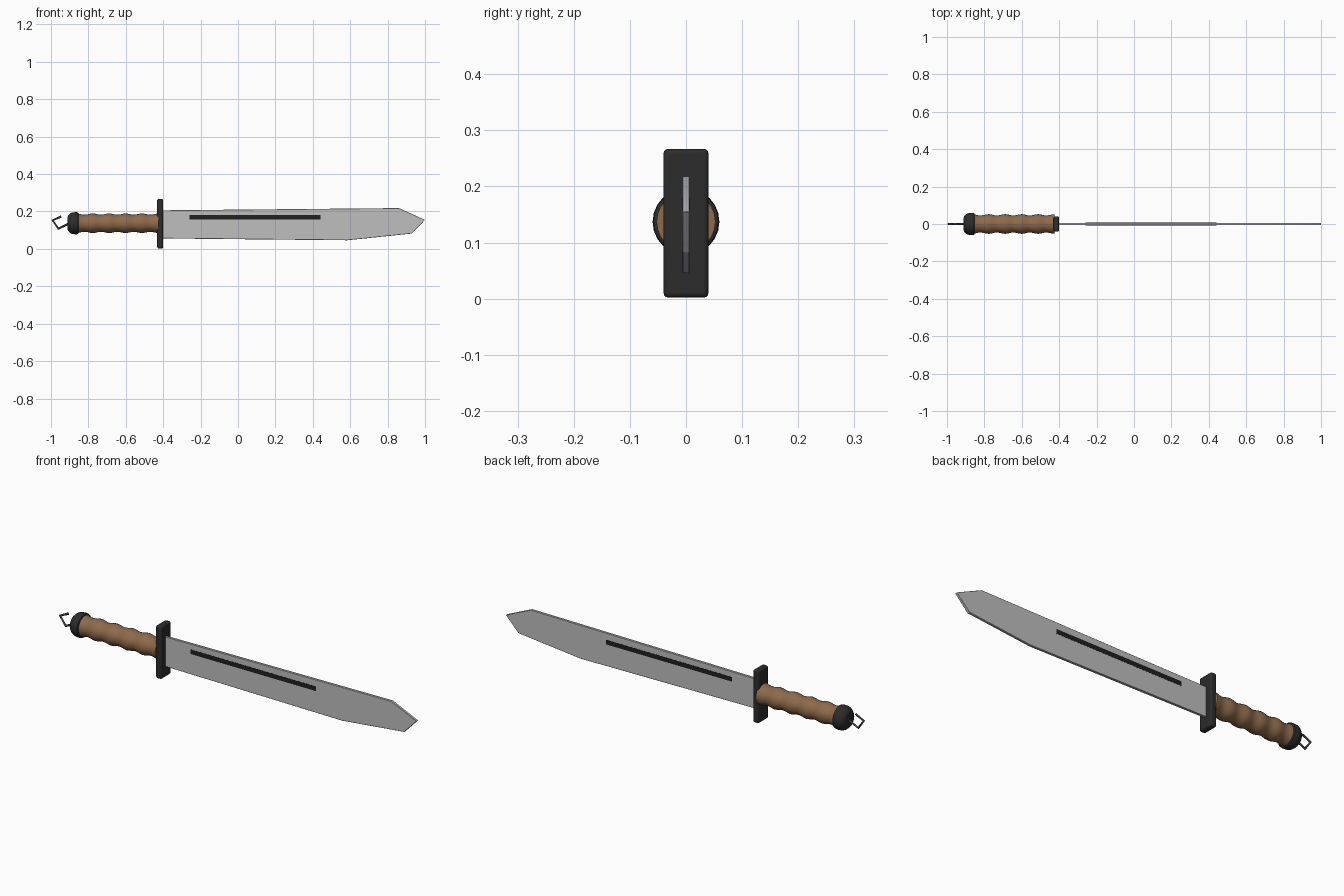
import bpy, bmesh, math
from mathutils import Vector

cube = bpy.data.objects.get("Cube")
if cube:
    bpy.data.objects.remove(cube, do_unlink=True)

AXIS_Z = 0.137  # height of the grip centre line


def material(name, rgb):
    m = bpy.data.materials.new(name)
    m.use_nodes = True
    m.diffuse_color = (*rgb, 1)
    m.node_tree.nodes["Principled BSDF"].inputs["Base Color"].default_value = (*rgb, 1)
    return m


steel = material("blade steel", (0.52, 0.52, 0.53))
black = material("black fittings", (0.025, 0.025, 0.025))
groove = material("groove black", (0.014, 0.014, 0.015))
wood = material("brown grip", (0.27, 0.145, 0.072))
wire = material("dark wire", (0.06, 0.06, 0.06))


def finish(bm, name, mat, bevel=0, segments=1):
    bmesh.ops.recalc_face_normals(bm, faces=bm.faces)
    mesh = bpy.data.meshes.new(name)
    bm.to_mesh(mesh)
    bm.free()
    ob = bpy.data.objects.new(name, mesh)
    bpy.context.collection.objects.link(ob)
    mesh.materials.append(mat)
    if bevel:
        mod = ob.modifiers.new("Bevel", "BEVEL")
        mod.width, mod.segments = bevel, segments
    bpy.ops.object.select_all(action="DESELECT")
    ob.select_set(True)
    bpy.context.view_layer.objects.active = ob
    bpy.ops.object.shade_smooth_by_angle(angle=math.radians(40))
    return ob


def plate(name, outline, half, mat, bevel=0, segments=1):
    """Extrude an x-z outline symmetrically along y."""
    bm = bmesh.new()
    face = bm.faces.new([bm.verts.new((x, -half, z)) for x, z in outline])
    new = bmesh.ops.extrude_face_region(bm, geom=[face])["geom"]
    bmesh.ops.translate(bm, vec=(0, 2 * half, 0),
                        verts=[v for v in new if isinstance(v, bmesh.types.BMVert)])
    return finish(bm, name, mat, bevel, segments)


def box_outline(x0, x1, z0, z1):
    return [(x0, z0), (x1, z0), (x1, z1), (x0, z1)]


def lathe(name, profile, sides, mat):
    """Turn an (x, radius) profile about the grip centre line."""
    bm = bmesh.new()
    rings = []
    for x, r in profile:
        angles = [math.tau * i / sides for i in range(sides)]
        rings.append([bm.verts.new((x, r * math.cos(a), AXIS_Z + r * math.sin(a)))
                      for a in angles])
    for a, b in zip(rings, rings[1:]):
        for i in range(sides):
            j = (i + 1) % sides
            bm.faces.new((a[i], a[j], b[j], b[i]))
    bm.faces.new(rings[0])
    bm.faces.new(rings[-1])
    return finish(bm, name, mat)


# Blade with angled tip, and the dark groove on both flats
plate("blade", [(-0.415, 0.056), (0.585, 0.046), (0.93, 0.082), (1.0, 0.155),
                (0.86, 0.218), (-0.415, 0.206)], 0.0065, steel, 0.0015)
plate("blade_groove", box_outline(-0.26, 0.44, 0.157, 0.18), 0.0072, groove)

# Cross guard
plate("guard", box_outline(-0.432, -0.4, 0.002, 0.267), 0.04, black, 0.008, 3)

# Rippled grip
steps, start, end = 40, -0.865, -0.425
grip = []
for i in range(steps + 1):
    t = i / steps
    grip.append((start + (end - start) * t,
                 0.049 + 0.0035 * math.cos(math.tau * 5 * t)))
lathe("grip", grip, 24, wood)

# Rounded pommel cap
lathe("pommel", [(-0.911, 0.034), (-0.908, 0.042), (-0.896, 0.053), (-0.885, 0.058),
                 (-0.865, 0.0595), (-0.856, 0.058), (-0.853, 0.053)], 24, black)

# Bent wire lanyard hook
curve = bpy.data.curves.new("lanyard_hook", "CURVE")
curve.dimensions = "3D"
curve.bevel_depth = 0.0065
curve.bevel_resolution = 0
curve.use_fill_caps = True
points = [(-0.945, 0.174), (-0.991, 0.152), (-0.96, 0.108), (-0.9, 0.137)]
spline = curve.splines.new("POLY")
spline.points.add(len(points) - 1)
for p, (x, z) in zip(spline.points, points):
    p.co = (x, 0, z, 1)
curve.materials.append(wire)
hook = bpy.data.objects.new("lanyard_hook", curve)
bpy.context.collection.objects.link(hook)
